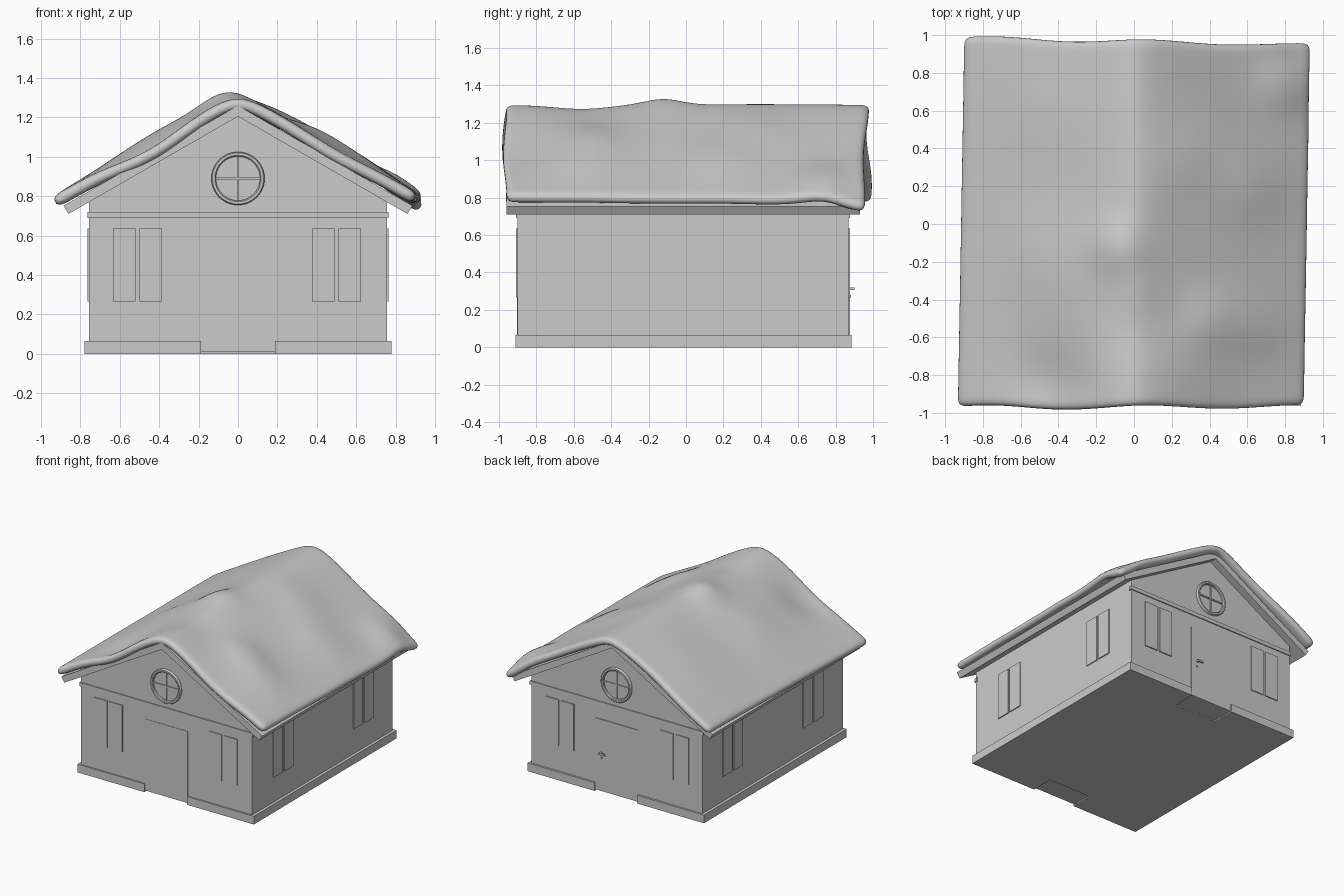
import bpy, bmesh, math
from mathutils import Vector

cube = bpy.data.objects.get("Cube")
if cube:
    bpy.data.objects.remove(cube, do_unlink=True)

grey = bpy.data.materials.new("plain_grey")
grey.use_nodes = True
grey.diffuse_color = (0.6, 0.6, 0.6, 1)
grey.node_tree.nodes["Principled BSDF"].inputs["Base Color"].default_value = (0.6, 0.6, 0.6, 1)


def finish(name, bm):
    bmesh.ops.recalc_face_normals(bm, faces=bm.faces)
    mesh = bpy.data.meshes.new(name)
    bm.to_mesh(mesh)
    bm.free()
    mesh.materials.append(grey)
    obj = bpy.data.objects.new(name, mesh)
    bpy.context.collection.objects.link(obj)
    return obj


def add_box(bm, x0, x1, y0, y1, z0, z1):
    verts = bmesh.ops.create_cube(bm, size=1)["verts"]
    for v in verts:
        v.co = Vector((x0 + (v.co.x + 0.5) * (x1 - x0),
                       y0 + (v.co.y + 0.5) * (y1 - y0),
                       z0 + (v.co.z + 0.5) * (z1 - z0)))


def boxes(name, *specs):
    bm = bmesh.new()
    for spec in specs:
        add_box(bm, *spec)
    return finish(name, bm)


def prism(name, outline, y0, y1):
    """Extrude an x-z outline along y."""
    bm = bmesh.new()
    face = bm.faces.new([bm.verts.new((x, y0, z)) for x, z in outline])
    ext = bmesh.ops.extrude_face_region(bm, geom=[face])["geom"]
    for v in ext:
        if isinstance(v, bmesh.types.BMVert):
            v.co.y = y1
    return finish(name, bm)


def smooth(obj, angle=40):
    bpy.ops.object.select_all(action="DESELECT")
    obj.select_set(True)
    bpy.context.view_layer.objects.active = obj
    bpy.ops.object.shade_smooth_by_angle(angle=math.radians(angle))


FRONT, BACK, SIDE = -0.9, 0.87, 0.755
DOOR = 0.188

# House body with both gables
prism("walls", [(-SIDE, 0.01), (SIDE, 0.01), (SIDE, 0.78), (0, 1.215), (-SIDE, 0.78)], FRONT, BACK)

# Plinth strips, broken at both doorways
PX, PF, PB, PH = 0.778, -0.912, 0.886, 0.065
specs = [(-PX, -SIDE + 0.02, PF, PB, 0, PH), (SIDE - 0.02, PX, PF, PB, 0, PH)]
for y0, y1 in ((PF, FRONT + 0.02), (BACK - 0.02, PB)):
    specs += [(-PX, -DOOR, y0, y1, 0, PH), (DOOR, PX, y0, y1, 0, PH)]
boxes("plinth", *specs)
# Floor slab, notched under the doorways
boxes("floor",
      (-SIDE, -DOOR, FRONT, BACK, 0, 0.012),
      (DOOR, SIDE, FRONT, BACK, 0, 0.012),
      (-DOOR, DOOR, FRONT + 0.17, BACK - 0.17, 0, 0.012))

# Ledge under the gables
boxes("gable_ledge",
      (-SIDE - 0.008, SIDE + 0.008, FRONT - 0.008, FRONT + 0.02, 0.69, 0.72),
      (-SIDE - 0.008, SIDE + 0.008, BACK - 0.02, BACK + 0.008, 0.69, 0.72))

# Paired window panes on every wall
W0, W1, T = 0.265, 0.635, 0.008
gable_panes, side_panes = [], []
for centre in (-0.51, 0.5):
    for a, b in ((-0.125, -0.01), (0.01, 0.125)):
        gable_panes.append((centre + a, centre + b, FRONT - T, FRONT + T, W0, W1))
        gable_panes.append((centre + a, centre + b, BACK - T, BACK + T, W0, W1))
for centre in (-0.515, 0.495):
    for a, b in ((-0.125, -0.01), (0.01, 0.125)):
        for s in (-SIDE, SIDE):
            side_panes.append((s - T, s + T, centre + a, centre + b, W0, W1))
boxes("gable_windows", *gable_panes)
boxes("side_windows", *side_panes)

# Doors, with a lever handle on the back one
boxes("front_door", (-DOOR, DOOR, FRONT - 0.003, FRONT + 0.01, 0.01, 0.58))
boxes("back_door", (-DOOR, DOOR, BACK - 0.01, BACK + 0.006, 0.01, 0.58))
boxes("door_handle",
      (0.125, 0.14, BACK, BACK + 0.03, 0.305, 0.32),
      (0.09, 0.14, BACK + 0.02, BACK + 0.03, 0.305, 0.32),
      (0.128, 0.138, BACK, BACK + 0.012, 0.265, 0.28))


# Round gable windows: a ring swept from a small section, plus cross bars
def round_window(name, y, out):
    section = [(0.135, 0), (0.135, 0.012), (0.13, 0.018), (0.118, 0.018), (0.112, 0.012), (0.112, 0)]
    n = 40
    bm = bmesh.new()
    rings = []
    for i in range(n):
        a = math.tau * i / n
        rings.append([bm.verts.new((r * math.cos(a), y + out * d, 0.89 + r * math.sin(a)))
                      for r, d in section])
    for i in range(n):
        p, q = rings[i], rings[(i + 1) % n]
        for k in range(len(section)):
            m = (k + 1) % len(section)
            bm.faces.new((p[k], p[m], q[m], q[k]))
    smooth(finish(name + "_ring", bm))
    y0, y1 = sorted((y, y + out * 0.008))
    boxes(name + "_bars", (-0.005, 0.005, y0, y1, 0.775, 1.005),
          (-0.115, 0.115, y0, y1, 0.885, 0.895))


round_window("front_round_window", FRONT, -1)
round_window("back_round_window", BACK, 1)

# Roof boards
prism("roof_boards", [(0, 1.205), (0.86, 0.71), (0.885, 0.752), (0, 1.26),
                      (-0.885, 0.752), (-0.86, 0.71)], -0.96, 0.93)

# Snow blanket: soft ridge with mounds and hollows (x, y, height, spread)
MOUNDS = [(-0.1, -0.12, 0.045, 0.13), (-0.42, -0.2, 0.03, 0.28), (-0.45, -0.85, -0.055, 0.2),
          (0.42, -0.5, 0.035, 0.15), (0.62, -0.55, 0.025, 0.16), (0.3, 0.35, 0.025, 0.2),
          (0.6, 0.2, 0.03, 0.2), (0.82, 0.75, 0.04, 0.15), (0.05, -0.55, -0.025, 0.2),
          (-0.45, 0.6, 0.02, 0.3), (0.92, 0.95, -0.04, 0.15), (0.5, -1.0, -0.02, 0.2)]


def snow_height(x, y):
    z = 1.3 - 0.58 * (math.hypot(x, 0.08) - 0.08)
    for mx, my, h, s in MOUNDS:
        z += h * math.exp(-((x - mx) ** 2 + (y - my) ** 2) / (s * s))
    return z


bm = bmesh.new()
N = 28
bmesh.ops.create_grid(bm, x_segments=N, y_segments=N, size=1)
for v in bm.verts:
    u, w = v.co.x, v.co.y
    # Wandering outline
    x = u * 0.93 + 0.017 * w * abs(u)
    y = w * 0.972 + 0.01 * math.sin(7 * u + 1) * abs(w)
    if w > 0:
        y -= 0.018 * u * w
    v.co = (x, y, snow_height(x, y))
snow = finish("snow_blanket", bm)
if snow.data.polygons[0].normal.z < 0:
    snow.data.flip_normals()
solid = snow.modifiers.new("thickness", "SOLIDIFY")
solid.thickness = 0.062
solid.offset = -1
sub = snow.modifiers.new("soften", "SUBSURF")
sub.levels = sub.render_levels = 2
for p in snow.data.polygons:
    p.use_smooth = True
